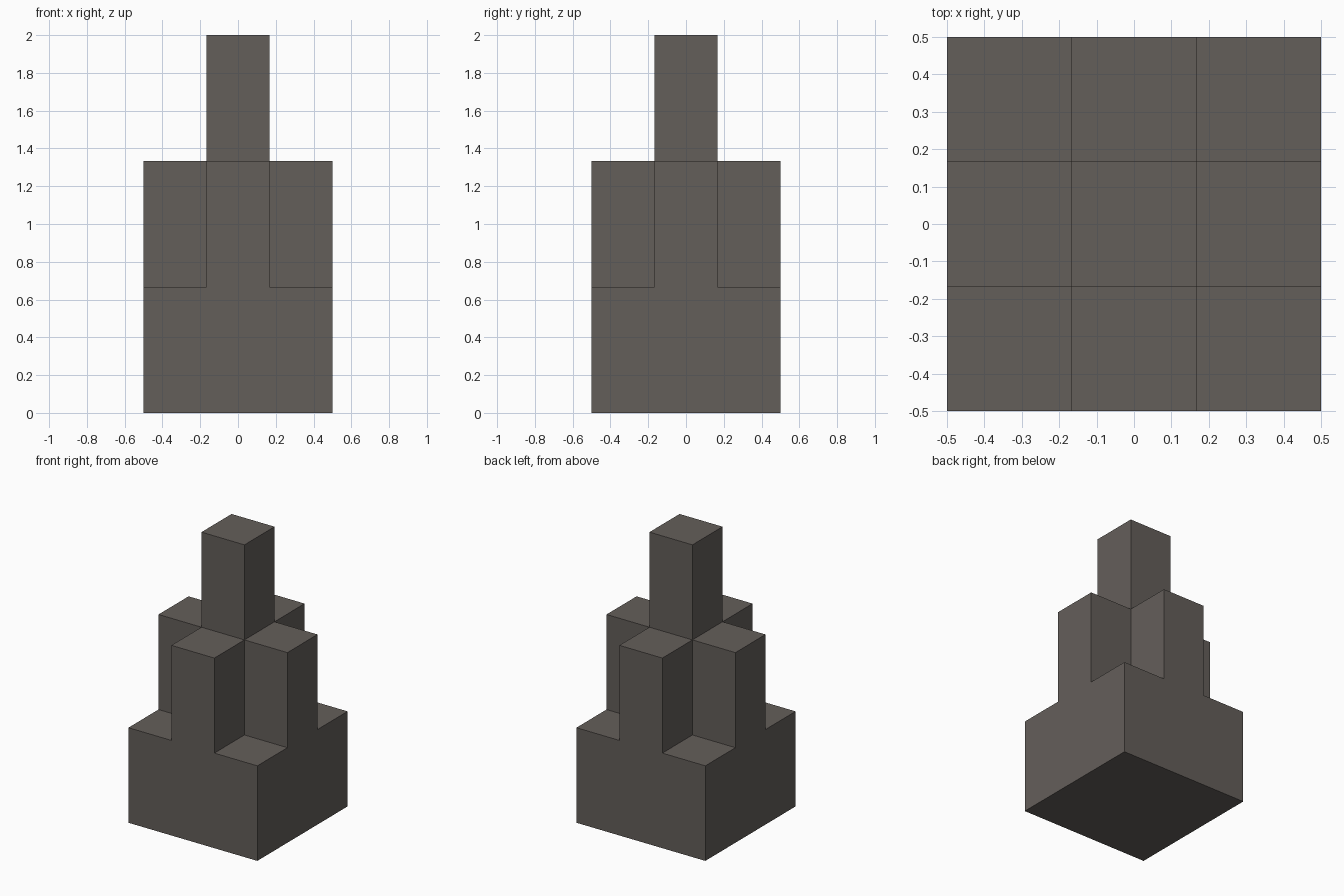
import bpy
import bmesh
from mathutils import Matrix, Vector

cube = bpy.data.objects.get("Cube")
if cube:
    bpy.data.objects.remove(cube, do_unlink=True)

STEP = 2 / 3      # height of each tier
CELL = 1 / 6      # half width of the centre cell

# Warm dark grey stone
stone = bpy.data.materials.new("warm_grey_stone")
stone.use_nodes = True
colour = (0.127, 0.113, 0.102, 1)
stone.diffuse_color = colour
shader = next(n for n in stone.node_tree.nodes if n.type == 'BSDF_PRINCIPLED')
shader.inputs["Base Color"].default_value = colour
shader.inputs["Roughness"].default_value = 0.9

# Square base block
bm = bmesh.new()
bmesh.ops.create_cube(bm, size=1, matrix=Matrix.Translation((0, 0, STEP / 2))
                      @ Matrix.Diagonal((1, 1, STEP, 1)))

# Cut the plan into a three by three grid
for axis in (Vector((1, 0, 0)), Vector((0, 1, 0))):
    for offset in (-CELL, CELL):
        bmesh.ops.bisect_plane(bm, geom=bm.verts[:] + bm.edges[:] + bm.faces[:],
                               plane_co=axis * offset, plane_no=axis)


def raise_tier(level, in_plan):
    """Extrude the top cells at this level whose centres lie in the plan."""
    cells = []
    for face in bm.faces:
        c = face.calc_center_median()
        if abs(c.z - level) < 0.001 and in_plan(abs(c.x) < CELL, abs(c.y) < CELL):
            cells.append(face)
    result = bmesh.ops.extrude_face_region(bm, geom=cells)
    verts = [v for v in result["geom"] if isinstance(v, bmesh.types.BMVert)]
    bmesh.ops.translate(bm, verts=verts, vec=(0, 0, STEP))


# Cross-shaped middle tier, then the central tower
raise_tier(STEP, lambda mid_x, mid_y: mid_x or mid_y)
raise_tier(2 * STEP, lambda mid_x, mid_y: mid_x and mid_y)

# Merge coplanar faces into clean flat walls
bmesh.ops.dissolve_limit(bm, angle_limit=0.01, verts=bm.verts[:], edges=bm.edges[:])
bmesh.ops.recalc_face_normals(bm, faces=bm.faces[:])

mesh = bpy.data.meshes.new("stepped_tower")
bm.to_mesh(mesh)
bm.free()
mesh.materials.append(stone)
tower = bpy.data.objects.new("stepped_tower", mesh)
bpy.context.collection.objects.link(tower)
